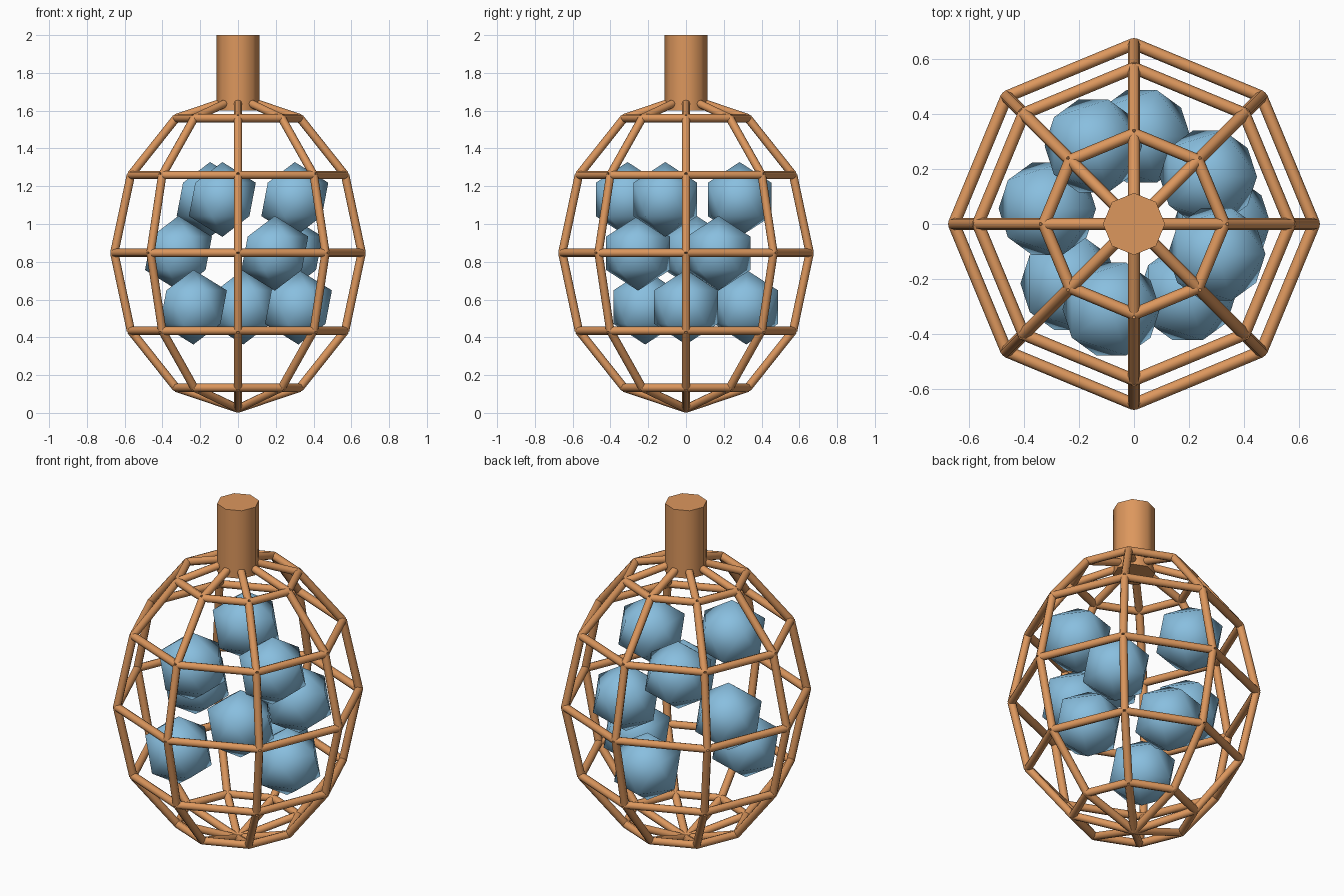
import bpy
import math
from mathutils import Vector

if "Cube" in bpy.data.objects:
    bpy.data.objects.remove(bpy.data.objects["Cube"])


def material(name, color):
    m = bpy.data.materials.new(name)
    m.diffuse_color = (*color, 1.0)
    m.use_nodes = True
    m.node_tree.nodes["Principled BSDF"].inputs["Base Color"].default_value = m.diffuse_color
    return m


copper = material("copper orange", (0.72, 0.31, 0.11))
blue = material("soft blue", (0.25, 0.52, 0.74))


def finish(name, mat, angle):
    ob = bpy.context.object
    ob.name = name
    ob.data.materials.append(mat)
    bpy.ops.object.shade_smooth_by_angle(angle=math.radians(angle))
    return ob


def bar(a, b, name, radius=0.022, sides=8):
    """Round bar from point a to point b."""
    d = b - a
    bpy.ops.mesh.primitive_cylinder_add(
        vertices=sides, radius=radius, depth=d.length, location=(a + b) / 2,
        rotation=d.to_track_quat('Z', 'Y').to_euler())
    return finish(name, copper, 60)


# Cage: bars along the edges of an egg-shaped globe
SIDES, RINGS = 8, 6
MID_Z, HALF_H, HALF_W = 0.847, 0.824, 0.655


def node(i, j):
    lat = math.pi * j / RINGS
    lon = math.tau * i / SIDES
    r = HALF_W * math.sin(lat)
    return Vector((r * math.cos(lon), r * math.sin(lon),
                   MID_Z - HALF_H * math.cos(lat)))


for i in range(SIDES):
    for j in range(RINGS):
        bar(node(i, j), node(i, j + 1), "cage_rib")
        if j > 0:
            bar(node(i, j), node(i + 1, j), "cage_ring")

# Stem on top
bar(Vector((0, 0, 1.60)), Vector((0, 0, 2.0)), "stem", 0.113, 8)

# Balls inside: three layers, each turned on by the golden angle
for k in range(9):
    a = -math.radians(137.5) * k
    bpy.ops.mesh.primitive_ico_sphere_add(
        subdivisions=1, radius=0.198,
        location=(0.32 * math.cos(a), 0.32 * math.sin(a),
                  0.56 + 0.285 * (k // 3)))
    finish("ball", blue, 80)
